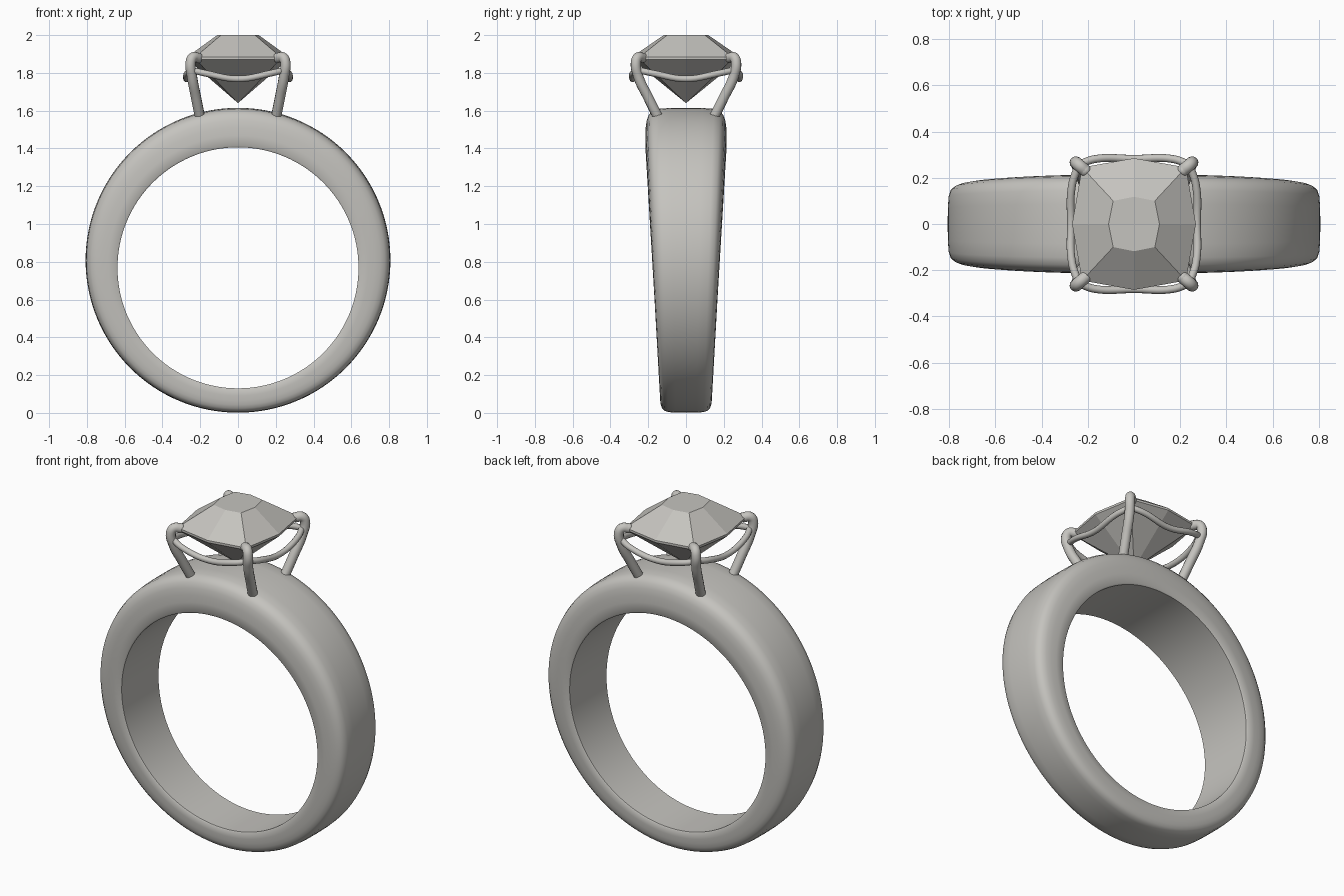
import bpy, bmesh, math
from mathutils import Vector

if "Cube" in bpy.data.objects:
    bpy.data.objects.remove(bpy.data.objects["Cube"], do_unlink=True)


def make_material(name, rgb):
    mat = bpy.data.materials.new(name)
    mat.use_nodes = True
    mat.diffuse_color = (*rgb, 1)
    mat.node_tree.nodes["Principled BSDF"].inputs["Base Color"].default_value = (*rgb, 1)
    return mat


silver = make_material("warm silver grey", (0.56, 0.55, 0.52))


def activate(obj):
    bpy.ops.object.select_all(action='DESELECT')
    obj.select_set(True)
    bpy.context.view_layer.objects.active = obj


def finish(name, bm, smooth=True):
    bmesh.ops.recalc_face_normals(bm, faces=bm.faces[:])
    mesh = bpy.data.meshes.new(name)
    bm.to_mesh(mesh)
    bm.free()
    obj = bpy.data.objects.new(name, mesh)
    bpy.context.collection.objects.link(obj)
    mesh.materials.append(silver)
    if smooth:
        activate(obj)
        bpy.ops.object.shade_smooth_by_angle(angle=math.radians(40))
    return obj


def bridge(bm, a, b):
    n = len(a)
    for i in range(n):
        bm.faces.new((a[i], a[(i + 1) % n], b[(i + 1) % n], b[i]))


# Band: rounded section swept between two offset circles, wider at the top
def build_band(segments=128):
    outer_r, outer_z, inner_r, inner_z = 0.807, 0.808, 0.638, 0.768
    # (share of half width, share of thickness)
    half = [(0.97, 0), (1, 0.04), (1, 0.3), (0.99, 0.5), (0.965, 0.68),
            (0.915, 0.82), (0.83, 0.92), (0.68, 0.975), (0.4, 0.995)]
    section = half + [(0, 1)] + [(-w, t) for w, t in reversed(half)]
    bm = bmesh.new()
    rings = []
    for i in range(segments):
        a = math.tau * i / segments
        direction = Vector((math.sin(a), 0, math.cos(a)))
        inner = Vector((0, 0, inner_z)) + direction * inner_r
        outer = Vector((0, 0, outer_z)) + direction * outer_r
        ring = []
        for w, t in section:
            p = inner.lerp(outer, t)
            p.y = w * (0.138 + 0.048 * outer.z)
            ring.append(bm.verts.new(p))
        rings.append(ring)
    for i in range(segments):
        bridge(bm, rings[i], rings[(i + 1) % segments])
    finish("band", bm)


# Gem: cushion outline with table, crown, girdle and pointed pavilion
def build_gem():
    def outline(bm, mid_x, mid_y, cor_x, cor_y, z):
        pts = [(mid_x, 0), (cor_x, cor_y), (0, mid_y), (-cor_x, cor_y),
               (-mid_x, 0), (-cor_x, -cor_y), (0, -mid_y), (cor_x, -cor_y)]
        return [bm.verts.new((x, y, z)) for x, y in pts]
    bm = bmesh.new()
    table = outline(bm, 0.11, 0.118, 0.09, 0.1, 2.0)
    girdle_top = outline(bm, 0.268, 0.285, 0.225, 0.245, 1.885)
    girdle_low = outline(bm, 0.268, 0.285, 0.225, 0.245, 1.872)
    culet = bm.verts.new((0, 0, 1.64))
    bm.faces.new(table)
    bridge(bm, table, girdle_top)
    bridge(bm, girdle_top, girdle_low)
    for i in range(8):
        bm.faces.new((girdle_low[i], girdle_low[(i + 1) % 8], culet))
    finish("gem", bm, smooth=False)


# Round wire through a few points, turned into a mesh
def wire(name, points, radius):
    curve = bpy.data.curves.new(name, 'CURVE')
    curve.dimensions = '3D'
    curve.bevel_depth = radius
    curve.bevel_resolution = 4
    curve.resolution_u = 8
    curve.use_fill_caps = True
    spline = curve.splines.new('BEZIER')
    spline.bezier_points.add(len(points) - 1)
    for bp, p in zip(spline.bezier_points, points):
        bp.co = p
        bp.handle_left_type = bp.handle_right_type = 'AUTO'
    obj = bpy.data.objects.new(name, curve)
    bpy.context.collection.objects.link(obj)
    curve.materials.append(silver)
    activate(obj)
    bpy.ops.object.convert(target='MESH')
    bpy.ops.object.shade_smooth_by_angle(angle=math.radians(50))


def ball(name, centre, radius):
    bm = bmesh.new()
    bmesh.ops.create_uvsphere(bm, u_segments=16, v_segments=10, radius=radius)
    bmesh.ops.translate(bm, verts=bm.verts[:], vec=centre)
    finish(name, bm)


build_band()
build_gem()

# Four prongs hooked over the gem corners, with rounded tips
prong = [(0.198, 0.14, 1.55), (0.222, 0.2, 1.67), (0.243, 0.252, 1.78),
         (0.25, 0.265, 1.86), (0.238, 0.254, 1.882), (0.212, 0.232, 1.88)]
for sy, end in ((-1, "front"), (1, "back")):
    for sx, side in ((1, "left"), (-1, "right")):
        path = [(sx * x, sy * y, z) for x, y, z in prong]
        wire(f"{end}_{side}_prong", path, 0.027)
        ball(f"{end}_{side}_prong_tip", path[-1], 0.027)

# Gallery wires dipping between neighbouring prongs
for s, front, side in ((-1, "front", "right"), (1, "back", "left")):
    shape = [(0.245, 0.255, 1.815), (0.17, 0.281, 1.797), (0, 0.282, 1.768)]
    path = shape + [(-x, y, z) for x, y, z in reversed(shape[:-1])]
    wire(f"{front}_gallery_wire", [(x, s * y, z) for x, y, z in path], 0.017)
    shape = [(0.24, 0.255, 1.815), (0.268, 0.17, 1.797), (0.273, 0, 1.768)]
    path = shape + [(x, -y, z) for x, y, z in reversed(shape[:-1])]
    wire(f"{side}_gallery_wire", [(s * x, y, z) for x, y, z in path], 0.017)
